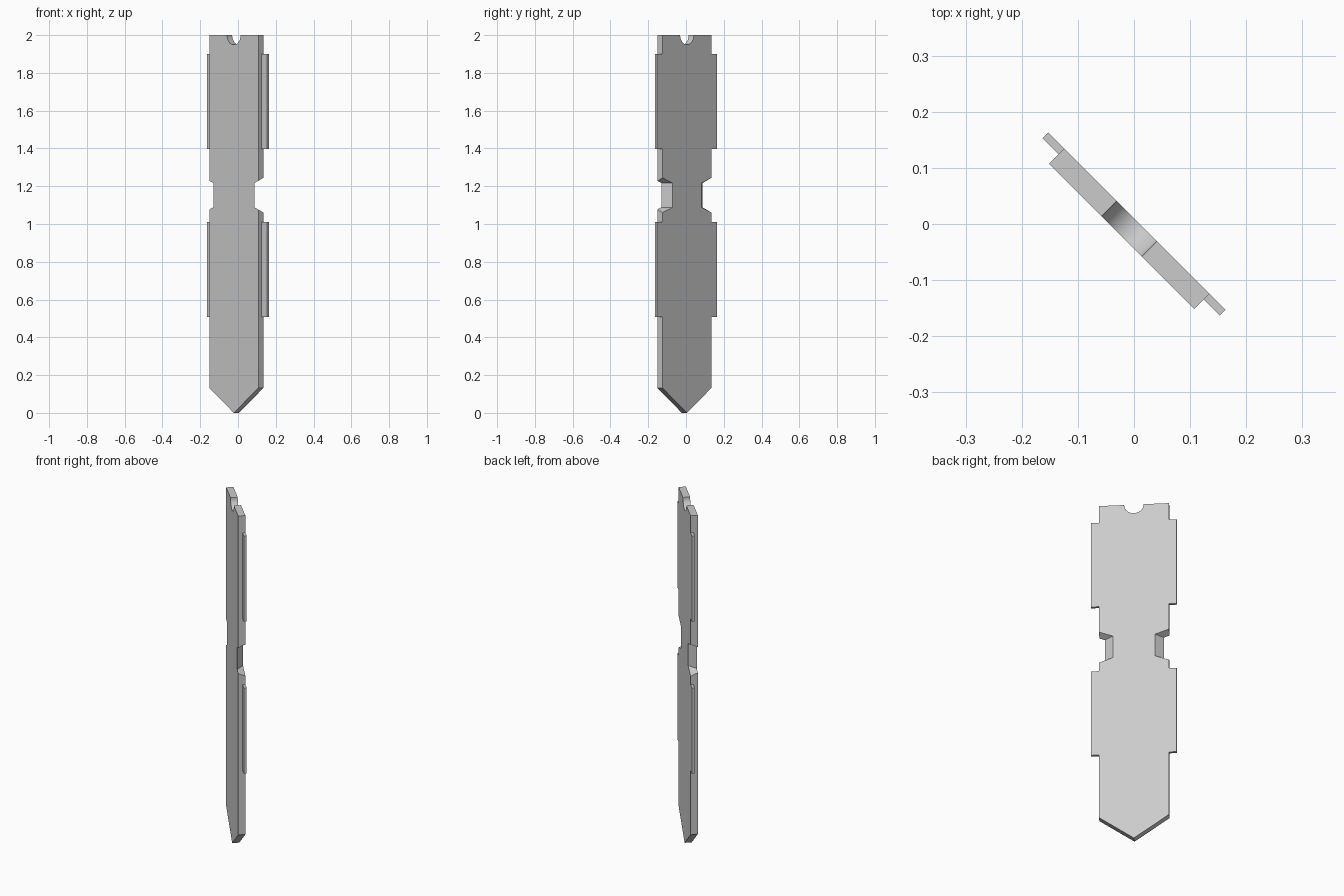
import bpy, bmesh, math

cube = bpy.data.objects.get("Cube")
if cube:
    bpy.data.objects.remove(cube, do_unlink=True)

HALF_W = 0.183        # half width of the blade
TAB_W = 0.2235        # half width out to the side tabs
BACK, FRONT = 0.0075, -0.0313
TAB_FRONT = -0.0075
TURN = math.radians(-45)

grey = bpy.data.materials.new("plain grey")
grey.use_nodes = True
colour = (0.6, 0.6, 0.6, 1)
grey.diffuse_color = colour
grey.node_tree.nodes["Principled BSDF"].inputs["Base Color"].default_value = colour


def loft(name, back_outline, front_outline, y_back, y_front):
    """Solid between two matching outlines given as (x, z) points."""
    bm = bmesh.new()
    back = [bm.verts.new((x, y_back, z)) for x, z in back_outline]
    front = [bm.verts.new((x, y_front, z)) for x, z in front_outline]
    bm.faces.new(back)
    bm.faces.new(front[::-1])
    n = len(back)
    for i in range(n):
        j = (i + 1) % n
        bm.faces.new((back[j], back[i], front[i], front[j]))
    bmesh.ops.recalc_face_normals(bm, faces=bm.faces)
    mesh = bpy.data.meshes.new(name)
    bm.to_mesh(mesh)
    bm.free()
    mesh.materials.append(grey)
    obj = bpy.data.objects.new(name, mesh)
    bpy.context.collection.objects.link(obj)
    obj.rotation_euler.z = TURN
    return obj


def blade_outline(notch_x):
    """Pointed blade with slanted side notches and a round notch on top."""
    low, high, slope = 1.088, 1.217, 0.38
    flare = slope * (HALF_W - notch_x)
    side = [(HALF_W, 0.132), (HALF_W, low - flare), (notch_x, low),
            (notch_x, high), (HALF_W, high + flare), (HALF_W, 2)]
    radius, steps = 0.051, 24
    arc = [(radius * math.cos(math.pi * i / steps),
            2 - radius * math.sin(math.pi * i / steps)) for i in range(steps + 1)]
    return [(0, 0)] + side + arc + [(-x, z) for x, z in reversed(side)]


# Blade: the side notches cut deeper at the back than at the front
blade = loft("blade", blade_outline(0.11), blade_outline(0.154), BACK, FRONT)
bpy.ops.object.select_all(action="DESELECT")
blade.select_set(True)
bpy.context.view_layer.objects.active = blade
bpy.ops.object.shade_smooth_by_angle(angle=math.radians(20))

# Thin side tabs, flush with the back
for level, z0, z1 in (("lower", 0.507, 1.01), ("upper", 1.397, 1.9)):
    for side, s in (("left", 1), ("right", -1)):
        rect = [(s * HALF_W, z0), (s * TAB_W, z0), (s * TAB_W, z1), (s * HALF_W, z1)]
        loft(f"{level}_{side}_tab", rect, rect, BACK, TAB_FRONT)
